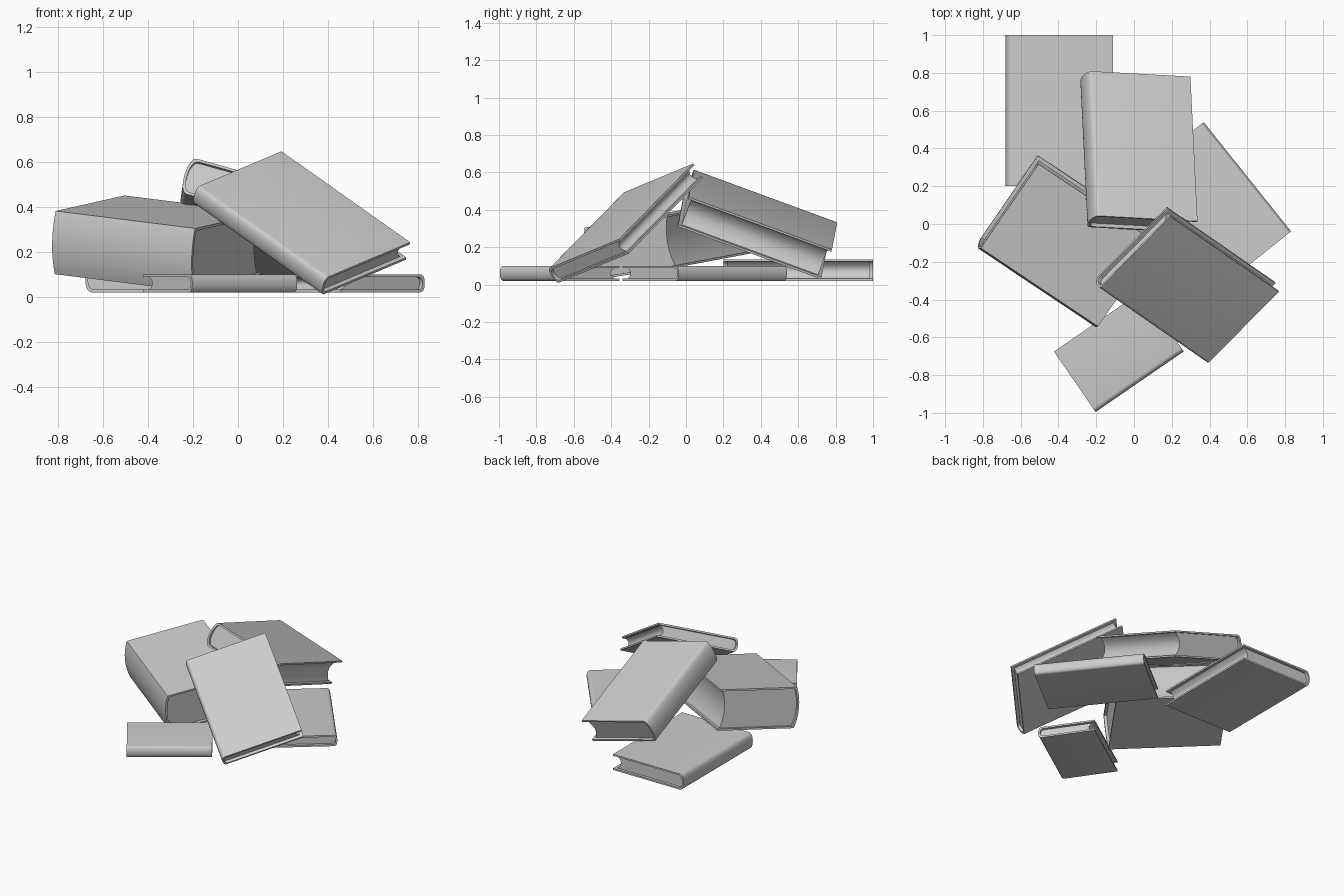
import bpy, bmesh, math
from mathutils import Vector, Matrix

if "Cube" in bpy.data.objects:
    bpy.data.objects.remove(bpy.data.objects["Cube"])

grey = bpy.data.materials.new("plain_grey")
grey.use_nodes = True
colour = (0.6, 0.6, 0.6, 1)
grey.diffuse_color = colour
grey.node_tree.nodes["Principled BSDF"].inputs["Base Color"].default_value = colour

BOARD = 0.012    # cover thickness
OVERHANG = 0.02  # cover beyond the pages


def spine_curve(x, depth, height, creased, steps=12):
    """Convex spine from top to bottom, centred on z = 0."""
    points = []
    for i in range(steps + 1):
        a = math.pi * (0.5 - i / steps)
        s = math.sin(a)
        bulge = s * s if creased else 1 - abs(math.cos(a)) ** 0.8
        points.append((x + depth * bulge, s * height / 2))
    return points


def make_object(name, bm, matrix):
    bmesh.ops.recalc_face_normals(bm, faces=bm.faces)
    mesh = bpy.data.meshes.new(name)
    bm.to_mesh(mesh)
    bm.free()
    mesh.materials.append(grey)
    obj = bpy.data.objects.new(name, mesh)
    bpy.context.collection.objects.link(obj)
    obj.matrix_world = matrix
    bpy.ops.object.select_all(action='DESELECT')
    obj.select_set(True)
    bpy.context.view_layer.objects.active = obj
    bpy.ops.object.shade_smooth_by_angle(angle=math.radians(35))


def extrude(bm, faces, length):
    result = bmesh.ops.extrude_face_region(bm, geom=faces, use_keep_orig=True)
    verts = [g for g in result["geom"] if isinstance(g, bmesh.types.BMVert)]
    bmesh.ops.translate(bm, verts=verts, vec=(0, length, 0))


def book(name, start, end, fore, thick, depth, creased=False):
    """start and end lie on the top spine edge, fore on the open edge beside start."""
    start, end, fore = Vector(start), Vector(end), Vector(fore)
    across = fore - start
    length, width = (end - start).length, across.length
    across.normalize()
    up = (end - start).cross(across).normalized()
    if up.z < 0:
        up.negate()
    along = up.cross(across)
    centre = (end + fore) / 2 - across * width / 2 - up * thick / 2
    matrix = Matrix((across, along, up)).transposed().to_4x4()
    matrix.translation = centre

    # Cover: two boards joined by a rounded spine
    half, inner_half = thick / 2, thick / 2 - BOARD
    outer = [(width, half)] + spine_curve(0, depth, thick, creased) + [(width, -half)]
    inner = ([(width, inner_half)] + spine_curve(BOARD, depth, inner_half * 2, creased)
             + [(width, -inner_half)])
    bm = bmesh.new()
    rows = [[bm.verts.new((x, -length / 2, z)) for x, z in row] for row in (outer, inner)]
    faces = [bm.faces.new((rows[0][i], rows[0][i + 1], rows[1][i + 1], rows[1][i]))
             for i in range(len(outer) - 1)]
    extrude(bm, faces, length)
    make_object(name + "_cover", bm, matrix)

    # Pages: rounded back and hollow open edge
    page_length = length - 2 * OVERHANG
    back = spine_curve(BOARD, depth, inner_half * 2, creased)
    hollow = spine_curve(width - OVERHANG - depth, depth, inner_half * 2, True)
    bm = bmesh.new()
    ring = [bm.verts.new((x, -page_length / 2, z)) for x, z in back + hollow[::-1]]
    extrude(bm, [bm.faces.new(ring)], page_length)
    make_object(name + "_pages", bm, matrix)


# Books lying flat
book("back_book", (-0.68, 0.2, 0.135), (-0.68, 1, 0.135), (-0.11, 0.2, 0.135), 0.115, 0.03)
book("front_book", (-0.2, -1, 0.1), (0.26, -0.67, 0.1), (-0.42, -0.68, 0.1), 0.08, 0.025)
book("left_book", (0.83, -0.04, 0.1), (0.37, 0.54, 0.1), (0.455, -0.34, 0.1), 0.08, 0.025)

# Books leaning on the pile
book("thick_book", (-0.82, -0.14, 0.38), (-0.21, -0.57, 0.30), (-0.5, 0.325, 0.452),
     0.285, 0.025, True)
book("upper_book", (-0.22, 0.045, 0.625), (-0.245, 0.81, 0.34), (0.33, 0.015, 0.47), 0.175, 0.035)
book("leaning_book", (-0.18, -0.34, 0.49), (0.38, -0.75, 0.08), (0.2, 0.045, 0.65), 0.095, 0.025)
